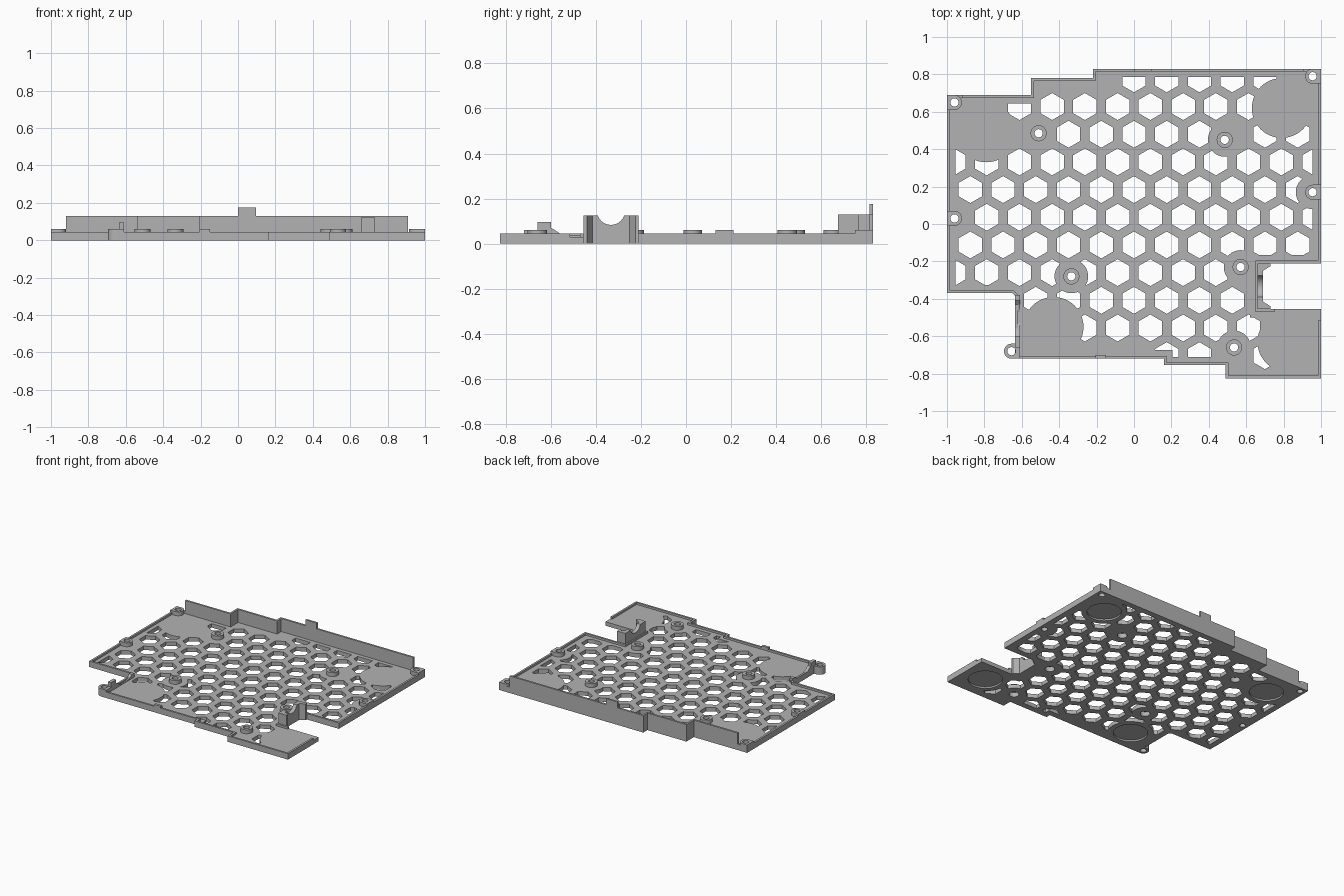
import bpy, bmesh, math
from mathutils import Vector

cube = bpy.data.objects.get("Cube")
if cube:
    bpy.data.objects.remove(cube)

grey = bpy.data.materials.new("plain_grey")
grey.use_nodes = True
COLOUR = (0.45, 0.45, 0.45, 1)
grey.diffuse_color = COLOUR
grey.node_tree.nodes["Principled BSDF"].inputs["Base Color"].default_value = COLOUR

FLOOR, RIM, BOSS, WALL = 0.03, 0.045, 0.06, 0.13
THICK = 0.015


def prisms(name, shapes, low, high, axis="z"):
    """Extrude flat outlines into one object, along z or along x."""
    bm = bmesh.new()
    for pts in shapes:
        place = (lambda a, b: (a, b, low)) if axis == "z" else (lambda a, b: (low, a, b))
        face = bm.faces.new([bm.verts.new(place(a, b)) for a, b in pts])
        out = bmesh.ops.extrude_face_region(bm, geom=[face])
        d = high - low
        move = (0, 0, d) if axis == "z" else (d, 0, 0)
        bmesh.ops.translate(bm, vec=move, verts=[v for v in out["geom"] if isinstance(v, bmesh.types.BMVert)])
    bmesh.ops.recalc_face_normals(bm, faces=bm.faces)
    mesh = bpy.data.meshes.new(name)
    bm.to_mesh(mesh)
    bm.free()
    mesh.materials.append(grey)
    obj = bpy.data.objects.new(name, mesh)
    bpy.context.collection.objects.link(obj)
    return obj


def combine(obj, tool, operation="DIFFERENCE"):
    mod = obj.modifiers.new("cut", "BOOLEAN")
    mod.object, mod.operation, mod.solver = tool, operation, "EXACT"
    bpy.context.view_layer.objects.active = obj
    bpy.ops.object.modifier_apply(modifier=mod.name)


def circle(x, y, r, n=32, start=0.0, sweep=math.tau):
    return [(x + r * math.cos(start + sweep * i / n), y + r * math.sin(start + sweep * i / n)) for i in range(n)]


def rect(x0, x1, y0, y1):
    return [(x0, y0), (x1, y0), (x1, y1), (x0, y1)]


def inset(pts, d):
    """Mitred inset of a counter-clockwise outline."""
    out = []
    for i, p in enumerate(pts):
        a, p, b = Vector(pts[i - 1]), Vector(p), Vector(pts[(i + 1) % len(pts)])
        u, v = (p - a).normalized(), (b - p).normalized()
        n, m = Vector((-u.y, u.x)), Vector((-v.y, v.x))
        out.append(tuple(p + (n + m) * d / (1 + n.dot(m))))
    return out


def inside(x, y, pts):
    hit = False
    for i, (x1, y1) in enumerate(pts):
        x0, y0 = pts[i - 1]
        if (y0 > y) != (y1 > y) and x < x0 + (y - y0) * (x1 - x0) / (y1 - y0):
            hit = not hit
    return hit


outline = [(-1, -0.37), (-0.65, -0.37), (-0.635, -0.385), (-0.635, -0.72), (0.16, -0.72), (0.16, -0.755),
           (0.49, -0.755), (0.49, -0.825), (1, -0.825), (1, -0.455), (0.665, -0.455), (0.665, -0.21),
           (1, -0.21), (1, 0.83), (-0.22, 0.83), (-0.22, 0.78), (-0.55, 0.78), (-0.55, 0.69), (-1, 0.69)]
feet = [(0.79, 0.62), (-0.79, 0.49), (-0.43, -0.55), (0.82, -0.63)]
inner_bosses = [(-0.51, 0.485), (0.485, 0.45), (-0.335, -0.28), (0.57, -0.23), (0.535, -0.66)]
# Edge bosses, with the x of the wall each one grows out of
edge_bosses = [(-0.96, 0.65, -1), (-0.96, 0.03, -1), (0.955, 0.79, 1), (0.955, 0.17, 1), (-0.655, -0.68, -0.61)]

# Solid areas that the honeycomb leaves closed
pads = [(x, y, 0.16) for x, y in feet] + [(x, y, 0.09) for x, y in inner_bosses]
pads += [(x, y, 0.09) for x, y, _ in edge_bosses] + [(-0.18, 0.78, 0.08)]
limit = inset(outline, 0.045)


def is_open(x, y):
    return inside(x, y, limit) and all(math.hypot(x - a, y - b) > r for a, b, r in pads)


# Honeycomb cutter
hexes = []
for row in range(-5, 6):
    for col in range(-6, 7):
        x = 0.175 * (col + (0.5 if row % 2 == 0 else 0))
        y = 0.036 + 0.148 * row
        probes = [p for r in (0.02, 0.04, 0.06) for p in circle(x, y, r, 12)]
        if sum(is_open(*p) for p in probes) > 0.25 * len(probes):
            hexes.append(circle(x, y, 0.072, 6, math.pi / 6))
honeycomb = prisms("honeycomb_cutter", hexes, -0.1, 0.1)
limits = prisms("limit_cutter", [limit], -0.2, 0.2)
combine(honeycomb, limits, "INTERSECT")
pad_tools = []
for x, y, r in pads:
    tool = prisms("pad_cutter", [circle(x, y, r, 48)], -0.3, 0.3)
    combine(honeycomb, tool)
    pad_tools.append(tool)

# Screw holes with counterbores, and recesses for the feet
spots = inner_bosses + [(x, y) for x, y, _ in edge_bosses]
holes = prisms("hole_cutter", [circle(x, y, 0.022, 24) for x, y in spots], -0.1, 0.2)
bores = prisms("bore_cutter", [circle(x, y, 0.034, 24) for x, y in inner_bosses], -0.1, 0.03 + 0.005)
recesses = prisms("recess_cutter", [circle(x, y, 0.12, 48) for x, y in feet], -0.1, 0.012)

# Floor plate
floor = prisms("floor_plate", [outline], 0, FLOOR)
for tool in (honeycomb, holes, bores, recesses):
    combine(floor, tool)

# Low rim, open at the corner beside the notch
rim = prisms("rim", [outline], FLOOR, RIM)
rim_core = prisms("rim_cutter", [inset(outline, THICK)], -0.1, 0.2)
gap = prisms("gap_cutter", [rect(0.75, 1.1, -0.515, -0.44)], -0.1, 0.2)
combine(rim, rim_core)
combine(rim, gap)

# Screw bosses
inner = prisms("inner_bosses", [circle(x, y, 0.043) for x, y in inner_bosses], 0.005, BOSS)
shapes = []
for x, y, wall in edge_bosses:
    r, side = 0.04, math.copysign(1, wall - x)
    half = circle(x, y, r, 16, side * math.pi / 2, side * math.pi)
    shapes.append(half + [(x, y - side * side * r), (wall, y - r), (wall, y + r)]
                  if side > 0 else
                  circle(x, y, r, 16, -math.pi / 2, math.pi) + [(x, y + r), (wall, y + r), (wall, y - r)])
edge = prisms("edge_bosses", shapes, 0, BOSS)
combine(inner, holes)
combine(inner, bores)
combine(edge, holes)

# Tall stepped back wall with a tab, and a small front lug
t = THICK
prisms("back_wall", [[(0.91, 0.83), (-0.22, 0.83), (-0.22, 0.78), (-0.55, 0.78), (-0.55, 0.69), (-0.92, 0.69),
                      (-0.92, 0.69 - t), (-0.55 + t, 0.69 - t), (-0.55 + t, 0.78 - t),
                      (-0.22 + t, 0.78 - t), (-0.22 + t, 0.83 - t), (0.91, 0.83 - t)]], RIM, WALL)
prisms("back_tab", [rect(0, 0.095, 0.83 - t, 0.83)], WALL, 0.175)
prisms("front_lug", [rect(-0.205, -0.15, -0.72, -0.7)], RIM, BOSS)

# Cable clip in the right notch, with a round saddle
clip = prisms("notch_clip", [[(0.66, -0.21), (0.73, -0.21), (0.73, -0.225), (0.69, -0.25), (0.69, -0.415),
                              (0.73, -0.44), (0.73, -0.455), (0.66, -0.455)]], 0, 0.125)
saddle = prisms("saddle_cutter", [circle(-0.333, 0.145, 0.062)], 0.5, 0.9, "x")
combine(clip, saddle)

# Cradle at the left notch
prisms("left_cradle", [[(-0.66, 0.02), (-0.38, 0.02), (-0.38, 0.06), (-0.41, 0.06), (-0.43, 0.045), (-0.47, 0.035),
                        (-0.53, 0.035), (-0.56, 0.045), (-0.585, 0.062), (-0.6, 0.07), (-0.6, 0.095),
                        (-0.66, 0.095)]], -0.635, -0.61, "x")

for tool in [honeycomb, limits, holes, bores, recesses, rim_core, gap, saddle] + pad_tools:
    bpy.data.objects.remove(tool)

# Smooth round surfaces, keep edges sharp
for obj in (floor, inner, edge, clip):
    bpy.ops.object.select_all(action="DESELECT")
    obj.select_set(True)
    bpy.context.view_layer.objects.active = obj
    bpy.ops.object.shade_smooth_by_angle(angle=math.radians(30))
